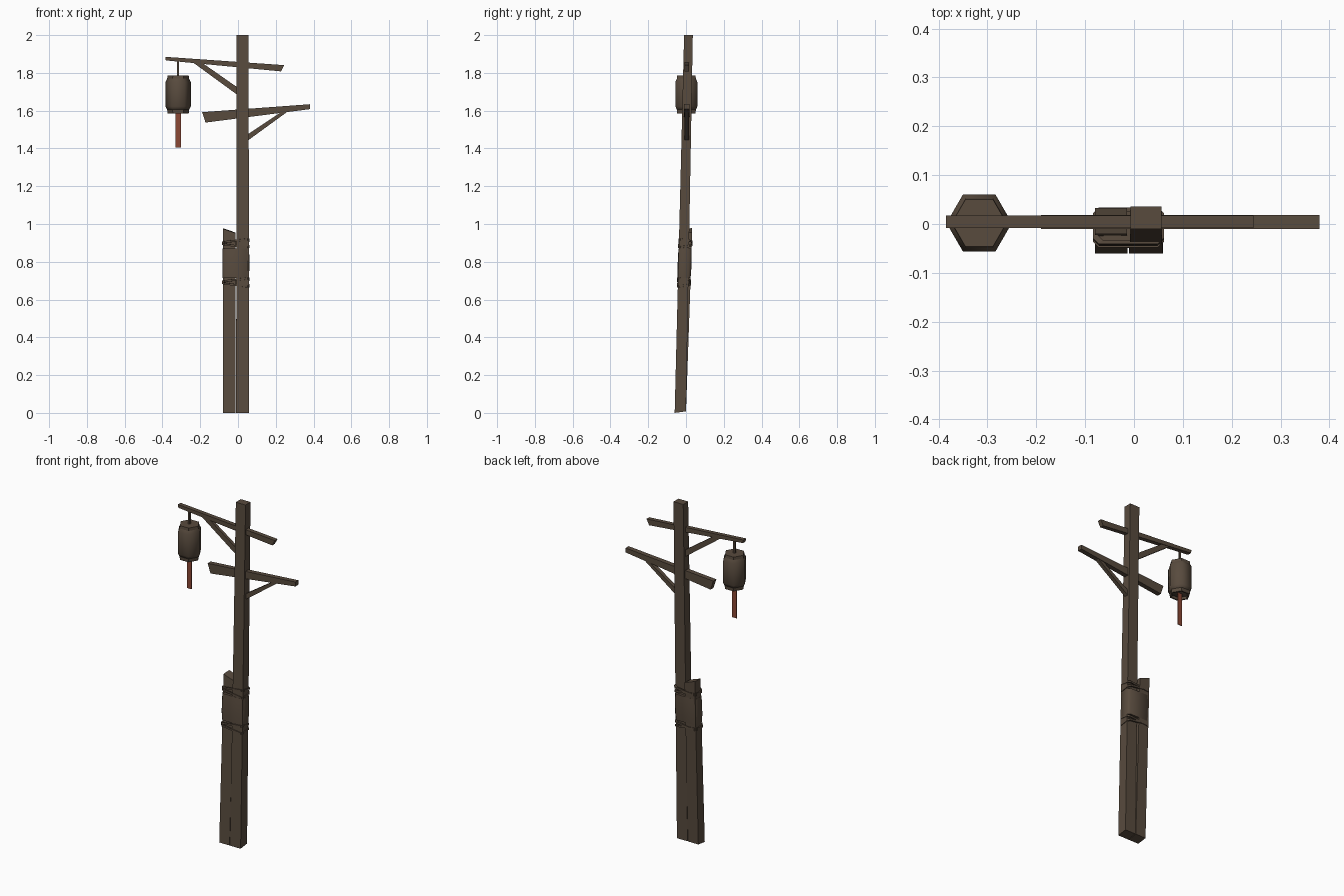
import bpy, bmesh, math
from mathutils import Vector

if "Cube" in bpy.data.objects:
    bpy.data.objects.remove(bpy.data.objects["Cube"])


def material(name, rgb):
    m = bpy.data.materials.new(name)
    m.diffuse_color = (*rgb, 1)
    m.use_nodes = True
    m.node_tree.nodes["Principled BSDF"].inputs["Base Color"].default_value = m.diffuse_color
    return m


WOOD = material("dark brown wood", (0.098, 0.070, 0.048))
RED = material("rust red cloth", (0.26, 0.065, 0.035))


def make(name, verts, faces, mat=WOOD, smooth=None):
    me = bpy.data.meshes.new(name)
    me.from_pydata([tuple(v) for v in verts], [], faces)
    bm = bmesh.new()
    bm.from_mesh(me)
    bmesh.ops.recalc_face_normals(bm, faces=bm.faces)
    bm.to_mesh(me)
    bm.free()
    me.materials.append(mat)
    ob = bpy.data.objects.new(name, me)
    bpy.context.collection.objects.link(ob)
    if smooth:
        bpy.ops.object.select_all(action='DESELECT')
        ob.select_set(True)
        bpy.context.view_layer.objects.active = ob
        bpy.ops.object.shade_smooth_by_angle(angle=math.radians(smooth))
    return ob


def loft(name, rings, closed=False, mat=WOOD, smooth=None):
    """Skin a list of equal-length rings; cap the ends unless closed."""
    n, k = len(rings[0]), len(rings)
    verts = [p for r in rings for p in r]
    faces = []
    for i in range(k if closed else k - 1):
        a, b = i * n, ((i + 1) % k) * n
        faces += [(a + j, a + (j + 1) % n, b + (j + 1) % n, b + j) for j in range(n)]
    if not closed:
        faces += [tuple(range(n)), tuple(range((k - 1) * n, k * n))]
    return make(name, verts, faces, mat, smooth)


def slab(name, profile, y0, y1, mat=WOOD):
    """Extrude an x-z outline between two y values."""
    return loft(name, [[(x, y, z) for x, z in profile] for y in (y0, y1)], mat=mat)


def rect(x0, x1, y0, y1, zs):
    return [(x0, y0, zs[0]), (x1, y0, zs[1]), (x1, y1, zs[2]), (x0, y1, zs[3])]


# leaning posts
loft("main_post", [rect(-0.01, 0.059, -0.06, 0.0, (0, 0, 0.008, 0.008)),
                   rect(-0.007, 0.056, -0.01, 0.036, (2, 2, 2, 2))])
loft("short_post", [rect(-0.08, -0.013, -0.06, 0.0, (0, 0, 0.008, 0.008)),
                    rect(-0.08, -0.014, -0.02, 0.033, (0.975, 0.952, 0.955, 0.978))])

# cross arms and their braces
slab("upper_arm", [(-0.385, 1.885), (-0.382, 1.866), (0.228, 1.808), (0.245, 1.841)], -0.008, 0.017)
slab("lower_arm", [(-0.19, 1.592), (-0.172, 1.537), (0.38, 1.608), (0.38, 1.634)], -0.01, 0.018)
slab("upper_brace", [(-0.245, 1.86), (-0.195, 1.857), (0.01, 1.714), (0.01, 1.674)][::-1], -0.004, 0.014)
slab("lower_brace", [(0.24, 1.60), (0.275, 1.604), (0.04, 1.433), (0.04, 1.467)], -0.008, 0.015)


# wrapped cloth and ropes around both posts
def outline(grow):
    x0, x1, y0, y1, c = -0.08 - grow, 0.057 + grow, -0.041 - grow, 0.026 + grow, 0.012
    return [(x0 + c, y0), (x1 - c, y0), (x1, y0 + c), (x1, y1 - c),
            (x1 - c, y1), (x0 + c, y1), (x0, y1 - c), (x0, y0 + c)]


loft("cloth_wrap", [[(x, y + (z - 0.79) * 0.035, z) for x, y in outline(g)]
                    for z, g in ((0.715, 0.001), (0.76, 0.003), (0.83, 0.003), (0.87, 0.001))],
     smooth=60)


def rope(name, z, slope):
    r = 0.005
    outer, inner = outline(0.004), outline(-0.004)
    rings = []
    for (xo, yo), (xi, yi) in zip(outer, inner):
        h = z + slope * xo - slope * 1.2 * yo
        dy = (z - 0.79) * 0.035
        rings.append([(xo, yo + dy, h - r), (xo, yo + dy, h + r),
                      (xi, yi + dy, h + r), (xi, yi + dy, h - r)])
    loft(name, rings, closed=True)


for label, z in (("upper", 0.897), ("lower", 0.69)):
    rope(label + "_rope_a", z + 0.01, 0.11)
    rope(label + "_rope_b", z - 0.008, -0.12)

# hanging six-sided lantern
CX, CY = -0.317, 0.002


def hexagon(r, z):
    return [(CX + r * math.cos(i * math.pi / 3), CY + r * math.sin(i * math.pi / 3), z)
            for i in range(6)]


loft("lantern_body", [hexagon(r, z) for r, z in
                      ((0.055, 1.6), (0.067, 1.622), (0.067, 1.752), (0.055, 1.775))], smooth=65)
loft("lantern_top_rim", [hexagon(r, z) for r, z in ((0.058, 1.768), (0.056, 1.786))])
# hollow lower rim, open underneath
loft("lantern_bottom_rim", [hexagon(r, z) for r, z in
                            ((0.046, 1.602), (0.046, 1.585), (0.056, 1.585), (0.058, 1.605))],
     closed=True)
loft("lantern_hanger", [rect(CX - 0.005, CX + 0.005, CY - 0.005, CY + 0.005, (z,) * 4)
                        for z in (1.78, 1.872)])

# cloth strip under the lantern
slab("cloth_strip", [(CX - 0.015, 1.405), (CX + 0.015, 1.405),
                     (CX + 0.015, 1.603), (CX - 0.015, 1.603)], CY - 0.002, CY + 0.002, RED)
